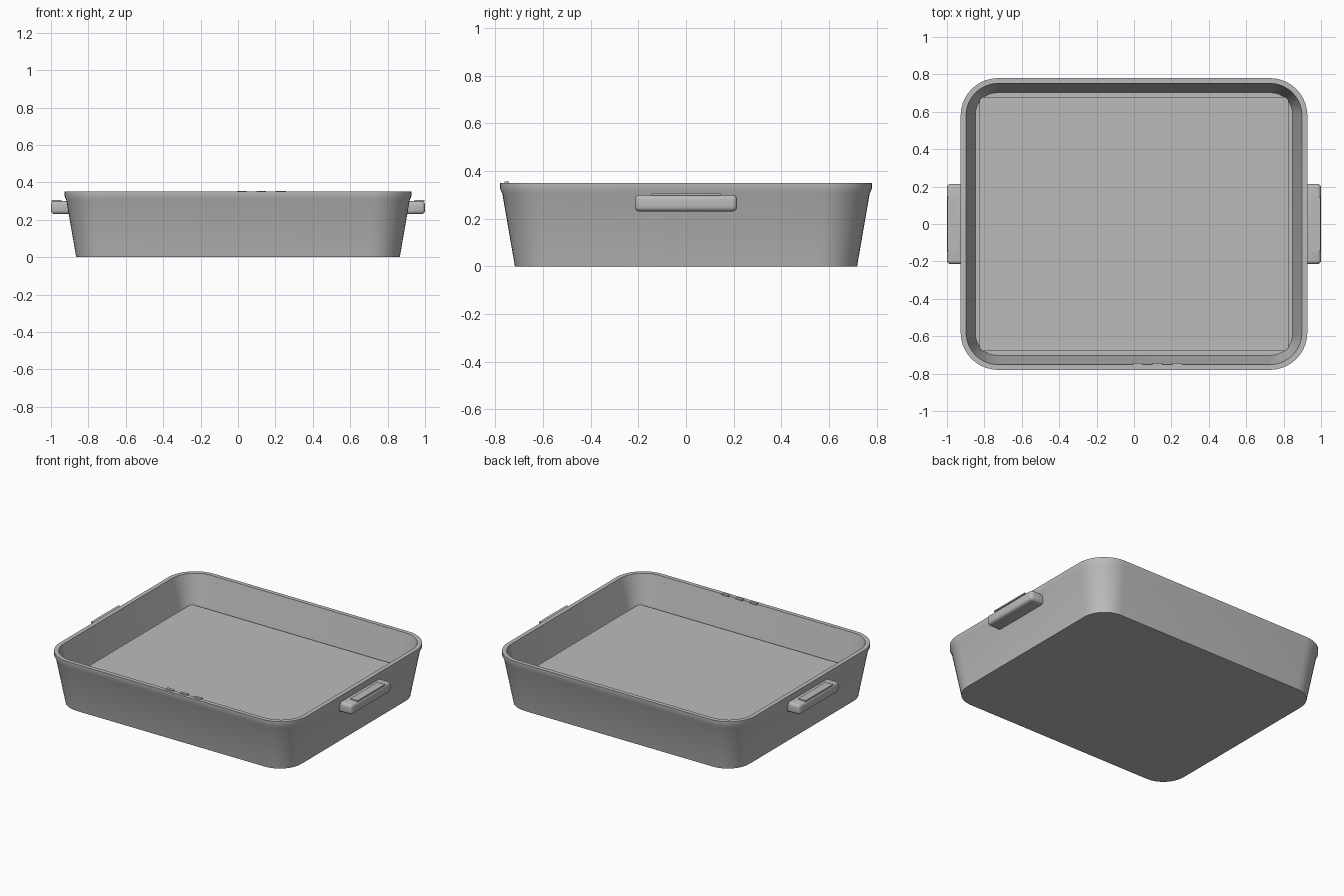
import bpy, bmesh, math

if "Cube" in bpy.data.objects:
    bpy.data.objects.remove(bpy.data.objects["Cube"])

grey = bpy.data.materials.new("plain grey")
grey.diffuse_color = (0.5, 0.5, 0.5, 1)
grey.use_nodes = True
grey.node_tree.nodes["Principled BSDF"].inputs["Base Color"].default_value = grey.diffuse_color


def finish(name, bm):
    bmesh.ops.recalc_face_normals(bm, faces=bm.faces)
    mesh = bpy.data.meshes.new(name)
    bm.to_mesh(mesh)
    bm.free()
    mesh.materials.append(grey)
    obj = bpy.data.objects.new(name, mesh)
    bpy.context.collection.objects.link(obj)
    bpy.context.view_layer.objects.active = obj
    obj.select_set(True)
    bpy.ops.object.shade_smooth_by_angle(angle=math.radians(30))
    obj.select_set(False)
    return obj


def box(name, lo, hi, bevel=0):
    bm = bmesh.new()
    bmesh.ops.create_cube(bm, size=1)
    for v in bm.verts:
        for i in range(3):
            v.co[i] = (lo[i] + hi[i]) / 2 + v.co[i] * (hi[i] - lo[i])
    if bevel:
        bmesh.ops.bevel(bm, geom=bm.edges[:], offset=bevel, segments=4,
                        profile=0.5, affect='EDGES')
    return finish(name, bm)


def rounded_ring(bm, hx, hy, r, z, steps=10):
    ring = []
    for q, (sx, sy) in enumerate([(1, 1), (-1, 1), (-1, -1), (1, -1)]):
        for i in range(steps + 1):
            a = math.pi / 2 * (q + i / steps)
            ring.append(bm.verts.new((sx * (hx - r) + r * math.cos(a),
                                      sy * (hy - r) + r * math.sin(a), z)))
    return ring


# Tray shell: outside from the base up, over the rim, down the inside
profile = [  # half x, half y, corner radius, z
    (0.865, 0.718, 0.16, 0.0),
    (0.918, 0.771, 0.195, 0.305),
    (0.927, 0.78, 0.20, 0.325),
    (0.927, 0.78, 0.20, 0.35),
    (0.898, 0.752, 0.172, 0.35),
    (0.848, 0.702, 0.115, 0.135),
]
bm = bmesh.new()
rings = [rounded_ring(bm, *p) for p in profile]
for a, b in zip(rings, rings[1:]):
    for i in range(len(a)):
        j = (i + 1) % len(a)
        bm.faces.new((a[i], a[j], b[j], b[i]))
bm.faces.new(rings[0])
bm.faces.new(rings[-1])
finish("tray_shell", bm)

# Raised floor panel
box("floor_panel", (-0.826, -0.68, 0.12), (0.826, 0.68, 0.156))

# Side handles with a thin grip pad on top
for side, s in (("left", -1), ("right", 1)):
    xs = sorted((s * 0.885, s * 1.0))
    box(side + "_handle", (xs[0], -0.215, 0.23), (xs[1], 0.215, 0.3), 0.02)
    xs = sorted((s * 0.943, s * 0.998))
    box(side + "_grip_pad", (xs[0], -0.145, 0.297), (xs[1], 0.145, 0.306))

# Three small marks on the front rim
for n, x in enumerate((0.02, 0.125, 0.23)):
    box(f"rim_mark_{n + 1}", (x - 0.026, -0.762, 0.346), (x + 0.026, -0.742, 0.355))
